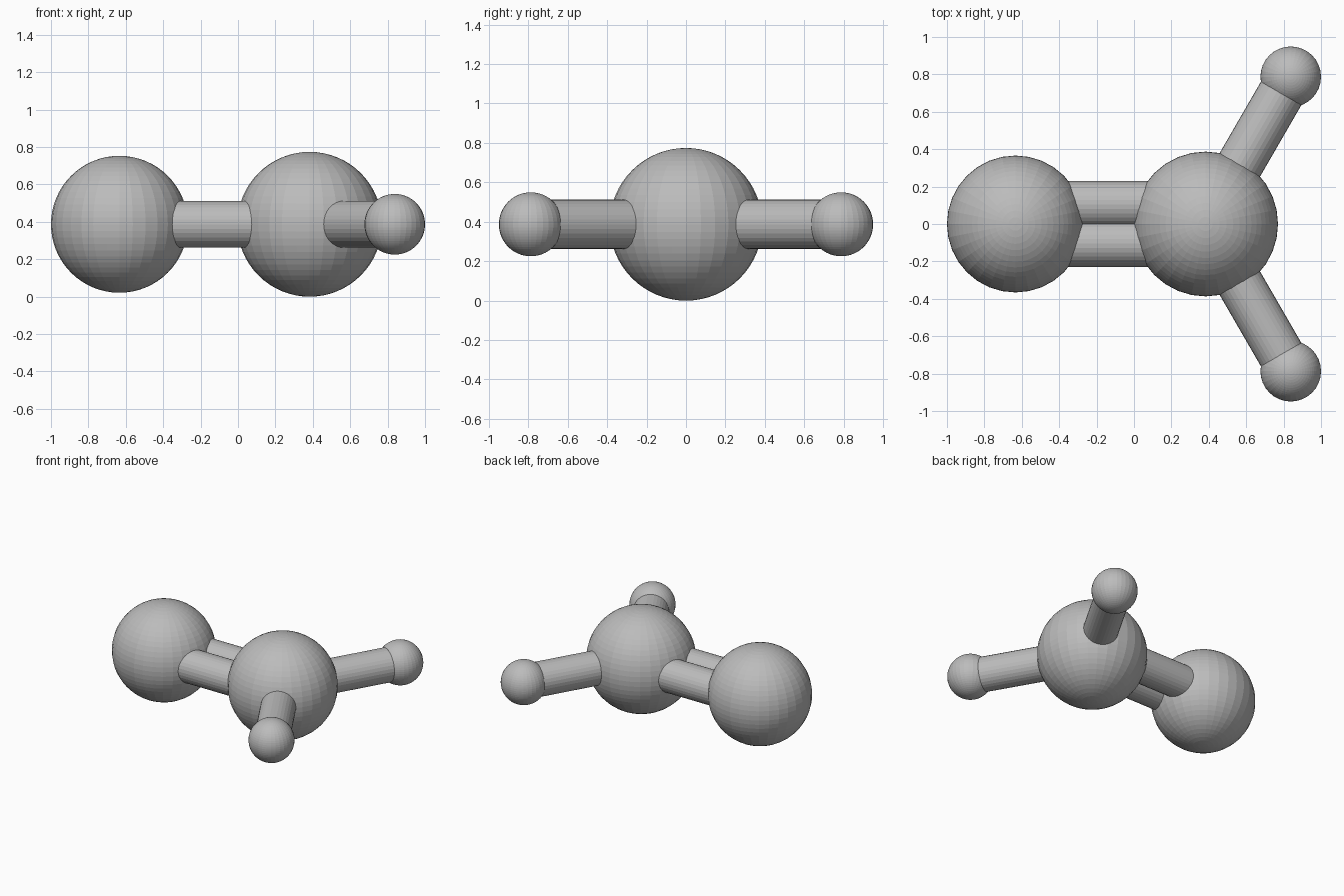
import bpy
from mathutils import Vector

cube = bpy.data.objects.get("Cube")
if cube:
    bpy.data.objects.remove(cube, do_unlink=True)

grey = bpy.data.materials.new("mid grey")
grey.use_nodes = True
color = (0.5, 0.5, 0.5, 1)
grey.diffuse_color = color
grey.node_tree.nodes["Principled BSDF"].inputs["Base Color"].default_value = color

Z = 0.387          # height of the shared plane
BOND_RADIUS = 0.125


def ball(name, center, radius):
    bpy.ops.mesh.primitive_uv_sphere_add(segments=32, ring_count=32, radius=radius, location=center)
    obj = bpy.context.object
    obj.name = name
    obj.data.materials.append(grey)


def rod(name, start, end):
    axis = end - start
    bpy.ops.mesh.primitive_cylinder_add(vertices=32, radius=BOND_RADIUS, depth=axis.length,
                                        location=(start + end) / 2)
    obj = bpy.context.object
    obj.name = name
    obj.rotation_euler = axis.to_track_quat("Z", "Y").to_euler()
    obj.data.materials.append(grey)


center = Vector((0.383, 0, Z))
end_center = Vector((-0.634, 0, Z))

# Large balls
ball("center_ball", center, 0.387)
ball("end_ball", end_center, 0.366)

# Paired rods, angled arms and small balls on each side
for side, sign in (("back", 1), ("front", -1)):
    offset = Vector((0, sign * 0.105, 0))
    rod(side + "_double_rod", end_center + offset, center + offset)
    tip = Vector((0.838, sign * 0.787, Z))
    rod(side + "_arm_rod", center, tip)
    ball(side + "_small_ball", tip, 0.162)
